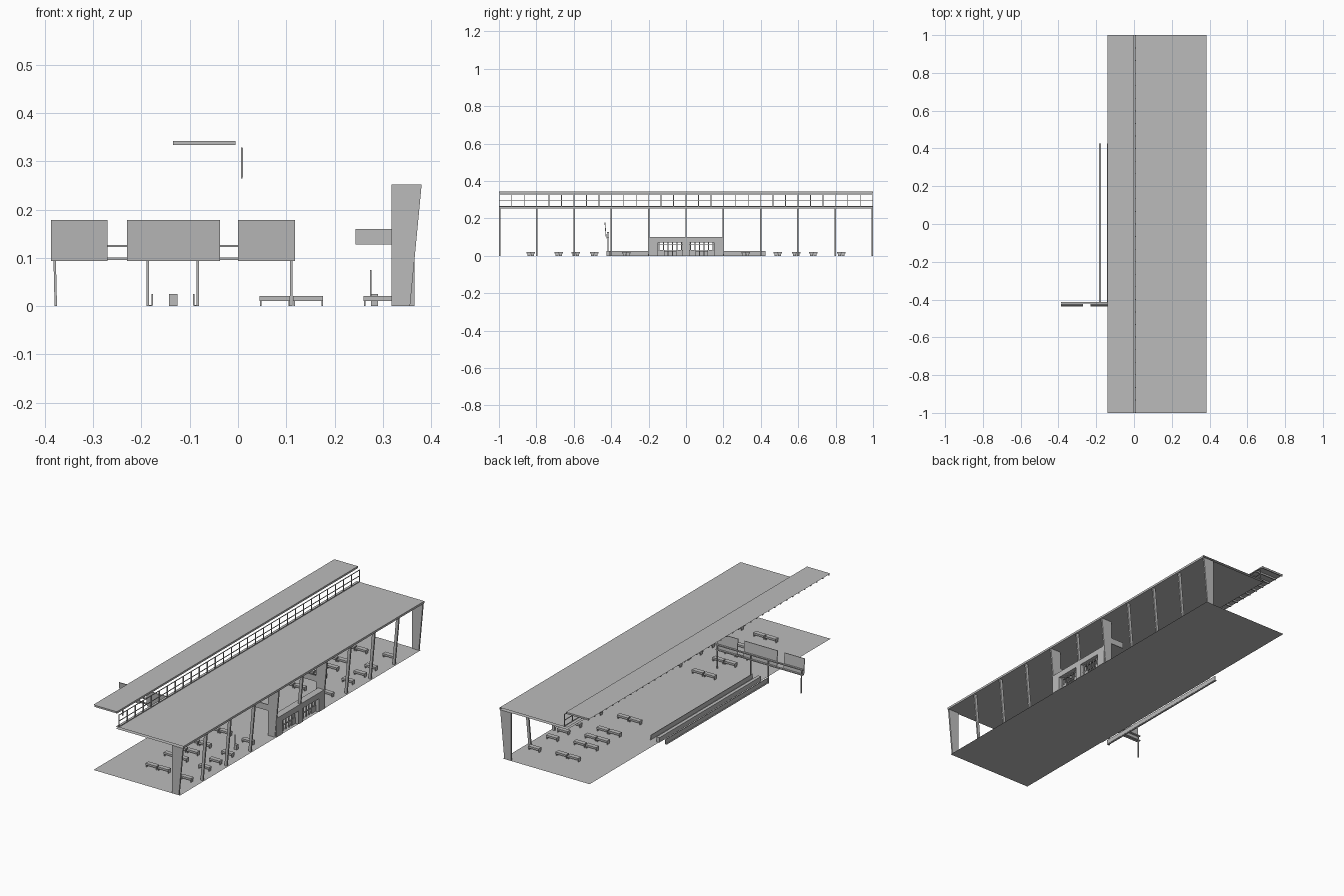
import bpy, math

if "Cube" in bpy.data.objects:
    bpy.data.objects.remove(bpy.data.objects["Cube"], do_unlink=True)

GREY = bpy.data.materials.new("light_grey")
GREY.use_nodes = True
GREY.diffuse_color = (0.5, 0.5, 0.5, 1)
GREY.node_tree.nodes["Principled BSDF"].inputs["Base Color"].default_value = (0.5, 0.5, 0.5, 1)


def make(name, verts, faces):
    mesh = bpy.data.meshes.new(name)
    mesh.from_pydata(verts, [], faces)
    mesh.materials.append(GREY)
    obj = bpy.data.objects.new(name, mesh)
    bpy.context.collection.objects.link(obj)
    return obj


def prism(name, outline, y0, y1):
    """Extrude an x-z outline along y."""
    n = len(outline)
    verts = [(x, y, z) for y in (y0, y1) for x, z in outline]
    faces = [tuple(range(n)), tuple(reversed(range(n, 2 * n)))]
    faces += [(i, i + n, (i + 1) % n + n, (i + 1) % n) for i in range(n)]
    return make(name, verts, faces)


def box(name, x0, x1, y0, y1, z0, z1):
    return prism(name, [(x0, z0), (x1, z0), (x1, z1), (x0, z1)], y0, y1)


def sheet(name, path, y0, y1):
    """Thin open strip following an x-z path along y."""
    n = len(path)
    verts = [(x, y, z) for y in (y0, y1) for x, z in path]
    return make(name, verts, [(i, i + 1, i + 1 + n, i + n) for i in range(n - 1)])


# Floor and the two roof levels
sheet("ground", [(-0.14, 0), (0.363, 0)], -1, 1)
sheet("main_roof", [(-0.01, 0.263), (0.383, 0.263), (0.383, 0.252), (-0.01, 0.252)], -1, 1)
sheet("upper_roof", [(-0.14, 0.343), (-0.003, 0.343), (-0.003, 0.333)], -1, 1)

# Joists under the upper roof
for i in range(41):
    y = -0.997 + i * 1.994 / 40
    box("roof_joist", -0.134, -0.005, y - 0.003, y + 0.003, 0.333, 0.342)

# Clerestory window grid
for z in (0.266, 0.296, 0.327):
    box("clerestory_rail", 0.006, 0.009, -1, 1, z - 0.0015, z + 0.0015)
for i in range(31):
    y = -0.998 + i * 1.996 / 30
    box("clerestory_mullion", 0.006, 0.01, y - 0.002, y + 0.002, 0.267, 0.327)

# Tapered columns: wide fins at the ends and beside the entrance, slim ones between
for i in range(-5, 6):
    y = i * 0.2 * 0.996
    wide = abs(i) in (1, 5)
    low, high = (0.318, 0.318) if wide else (0.342, 0.364)
    prism("wide_column" if wide else "slim_column",
          [(low, 0), (0.356, 0), (0.38, 0.252), (high, 0.252)], y - 0.004, y + 0.004)

# Entrance wall with two glazed openings
X0, X1 = 0.328, 0.365
box("entrance_lintel", X0, X1, -0.2, 0.2, 0.07, 0.1)
for y0, y1 in ((-0.2, -0.15), (-0.018, 0.018), (0.15, 0.2)):
    box("entrance_pier", X0, X1, y0, y1, 0, 0.07)
for side in (-1, 1):
    box("hanging_sign", 0.243, 0.318, side * 0.2 - 0.002, side * 0.2 + 0.002, 0.128, 0.16)
    for i in range(6):
        y = side * (0.024 + i * 0.024)
        box("door_mullion", 0.342, 0.348, y - 0.002, y + 0.002, 0, 0.07)
    c = side * 0.084
    for z in (0.03, 0.062):
        box("door_rail", 0.342, 0.348, c - 0.066, c + 0.066, z - 0.002, z + 0.002)
    box("door_panel", 0.343, 0.347, c - 0.066, c - 0.03, 0, 0.03)
    box("door_panel", 0.343, 0.347, c + 0.03, c + 0.066, 0, 0.03)


# Waiting benches
def bench(x0, x1, y):
    box("bench_seat", x0, x1, y - 0.012, y + 0.012, 0.011, 0.021)
    for x in (x0 + 0.002, x1 - 0.002):
        box("bench_leg", x - 0.0015, x + 0.0015, y - 0.008, y + 0.008, 0, 0.011)


for side in (-1, 1):
    for y in (0.82, 0.67, 0.58, 0.48, 0.31):
        bench(0.045, 0.108, side * y)
        bench(0.114, 0.176, side * y)
        bench(0.26, 0.322, side * (y + 0.02))

# Small ticket stand
box("stand_base", 0.275, 0.29, -0.425, -0.41, 0, 0.025)
box("stand_post", 0.273, 0.276, -0.42, -0.416, 0.02, 0.075)

# Long platform barriers: central curb with an angle rail on each side
box("platform_curb", -0.143, -0.125, -0.42, 0.425, 0, 0.025)
for x, d in ((-0.177, -1), (-0.092, 1)):
    foot = sorted((x, x + d * 0.008))
    box("barrier_rail", x - 0.0015, x + 0.0015, -0.42, 0.425, 0.002, 0.025)
    box("barrier_foot", foot[0], foot[1], -0.42, 0.425, 0, 0.002)

# Display boards on rails and posts
for x0, x1 in ((-0.387, -0.27), (-0.23, -0.037), (0.0, 0.118)):
    board = box("display_board", x0, x1, -0.002, 0.002, -0.0425, 0.0425)
    board.location = (0, -0.43, 0.136)
    board.rotation_euler.x = math.radians(5)
for z0, z1 in ((0.096, 0.101), (0.122, 0.127)):
    box("board_rail", -0.387, 0.118, -0.422, -0.412, z0, z1)
for x, lean in ((-0.38, 0.003), (-0.187, 0), (-0.083, 0), (0.11, 0)):
    prism("board_post", [(x - 0.0025 + lean, 0), (x + 0.0025 + lean, 0),
                         (x + 0.0025, 0.125), (x - 0.0025, 0.125)], -0.42, -0.415)
